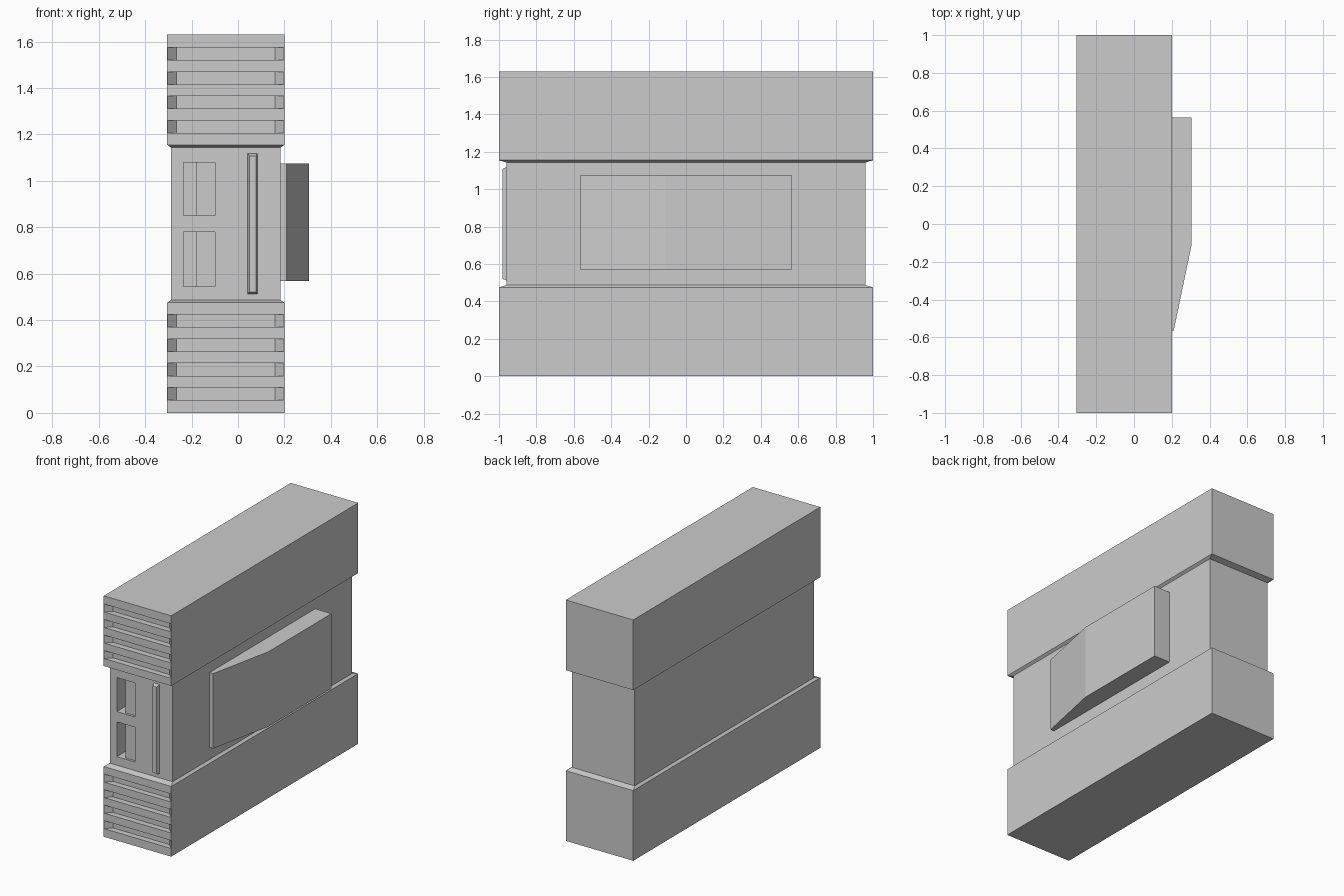
import bpy, bmesh

if "Cube" in bpy.data.objects:
    bpy.data.objects.remove(bpy.data.objects["Cube"])

MID_Z = 0.815  # the body mirrors about this height


def loft(bm, rings):
    """Skin a stack of equal-length point rings and cap both ends."""
    vs = [[bm.verts.new(p) for p in r] for r in rings]
    n = len(vs[0])
    for a, b in zip(vs, vs[1:]):
        for i in range(n):
            j = (i + 1) % n
            bm.faces.new((a[i], a[j], b[j], b[i]))
    bm.faces.new(vs[0][::-1])
    bm.faces.new(vs[-1])


def rect_z(x0, x1, y, z):
    return [(x0, -y, z), (x1, -y, z), (x1, y, z), (x0, y, z)]


def rect_y(x0, x1, z0, z1, y):
    return [(x0, y, z0), (x1, y, z0), (x1, y, z1), (x0, y, z1)]


def make(name, lofts):
    bm = bmesh.new()
    for rings in lofts:
        loft(bm, rings)
    bmesh.ops.recalc_face_normals(bm, faces=bm.faces)
    me = bpy.data.meshes.new(name)
    bm.to_mesh(me)
    bm.free()
    ob = bpy.data.objects.new(name, me)
    bpy.context.collection.objects.link(ob)
    return ob


# Main casing: two thick end blocks joined by a slightly inset waist
outer, inner = (-0.305, 0.2, 1.0), (-0.288, 0.183, 0.96)
casing = make("casing", [[rect_z(*s, z) for s, z in (
    (outer, 0), (outer, 0.475), (inner, 0.487),
    (inner, 1.143), (outer, 1.155), (outer, 1.63))]])

# Cutters: vent grooves with slanted ends, and two port openings
cuts = []
for k in range(4):
    z0 = 0.055 + k * 0.105
    for a, b in ((z0, z0 + 0.054), (1.63 - z0 - 0.054, 1.63 - z0)):
        cuts.append([rect_y(-0.344, 0.239, a, b, -1.04),
                     rect_y(-0.264, 0.159, a, b, -0.96)])
ports = ((0.545, 0.78), (0.85, 1.08))
for a, b in ports:
    cuts.append([rect_y(-0.235, -0.10, a, b, -0.99),
                 rect_y(-0.235, -0.10, a, b, -0.84)])
cutter = make("vent_and_port_cutter", cuts)
cutter.hide_render = True
mod = casing.modifiers.new("openings", "BOOLEAN")
mod.object = cutter
mod.operation = "DIFFERENCE"
mod.solver = "EXACT"
bpy.context.view_layer.objects.active = casing
bpy.ops.object.modifier_apply(modifier=mod.name)
bpy.data.objects.remove(cutter)

# Tongues inside the ports
make("port_tongues", [[rect_y(-0.18, -0.10, a, b, -0.945),
                       rect_y(-0.18, -0.10, a, b, -0.83)] for a, b in ports])

# Raised narrow bar on the front of the waist
make("front_bar", [[rect_y(0.042, 0.085, 0.512, 1.118, -0.95),
                    rect_y(0.042, 0.085, 0.512, 1.118, -0.96),
                    rect_y(0.049, 0.077, 0.522, 1.108, -0.982)]])

# Side panel with a tapering front end
profile = [(0.17, -0.565), (0.21, -0.565), (0.305, -0.11),
           (0.305, 0.565), (0.17, 0.565)]
make("side_panel", [[[(x, y, z) for x, y in profile] for z in (0.568, 1.075)]])
